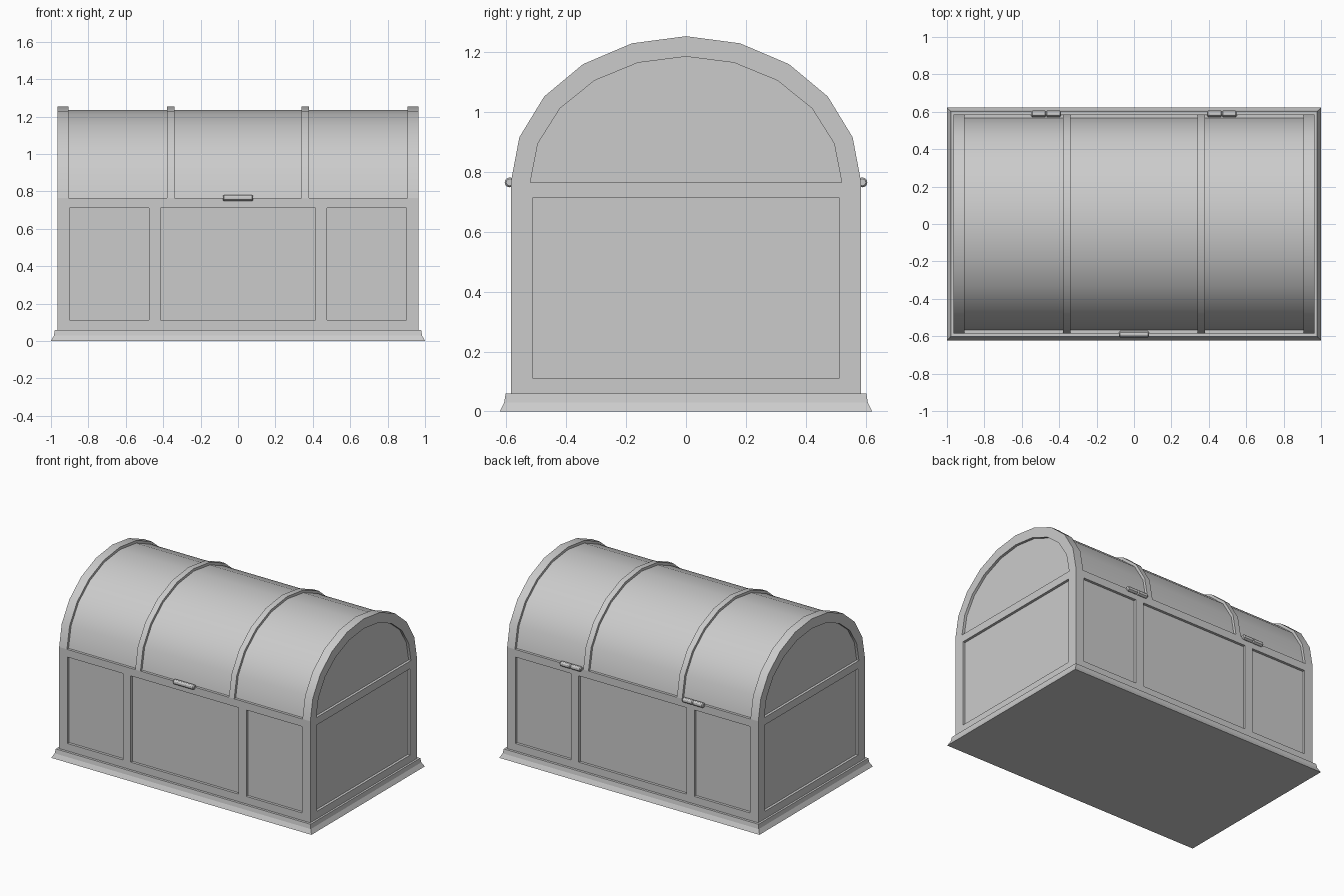
import bpy, bmesh, math
from mathutils import Vector

if "Cube" in bpy.data.objects:
    bpy.data.objects.remove(bpy.data.objects["Cube"])

HX, HY = 0.965, 0.585      # body half sizes
SEAM, TOP = 0.765, 1.253   # lid seam and crown heights
D = 0.018                  # panel recess depth


def finish(bm, name, smooth=False):
    bmesh.ops.recalc_face_normals(bm, faces=bm.faces[:])
    me = bpy.data.meshes.new(name)
    bm.to_mesh(me)
    bm.free()
    ob = bpy.data.objects.new(name, me)
    bpy.context.collection.objects.link(ob)
    if smooth:
        bpy.ops.object.select_all(action='DESELECT')
        ob.select_set(True)
        bpy.context.view_layer.objects.active = ob
        bpy.ops.object.shade_smooth_by_angle(angle=math.radians(30))
    return ob


def loft(rings, name, closed=True, smooth=False):
    """Bridge successive point rings and cap both ends."""
    bm = bmesh.new()
    rows = [[bm.verts.new(p) for p in r] for r in rings]
    n = len(rows[0])
    for a, b in zip(rows, rows[1:]):
        for i in range(n if closed else n - 1):
            j = (i + 1) % n
            bm.faces.new((a[i], a[j], b[j], b[i]))
    bm.faces.new(rows[0])
    bm.faces.new(rows[-1])
    return finish(bm, name, smooth)


# Flared plinth
def rect(z, x, y):
    return [(-x, -y, z), (x, -y, z), (x, y, z), (-x, y, z)]


loft([rect(0, 1.0, 0.622), rect(0.03, 0.984, 0.607), rect(0.06, 0.979, 0.602)], "plinth")

# Body box, sliced along panel borders, with the panel cells pushed inward
bm = bmesh.new()
bmesh.ops.create_cube(bm, size=1)
for v in bm.verts:
    v.co = Vector((v.co.x * 2 * HX, v.co.y * 2 * HY, SEAM / 2 + 0.015 + v.co.z * (SEAM - 0.03)))
cuts = [(0, c) for c in (-0.9, -0.475, -0.415, 0.415, 0.475, 0.9)]
cuts += [(1, -0.512), (1, 0.512), (2, 0.112), (2, 0.712)]
for axis, c in cuts:
    co, no = Vector((0, 0, 0)), Vector((0, 0, 0))
    co[axis], no[axis] = c, 1
    bmesh.ops.bisect_plane(bm, geom=bm.verts[:] + bm.edges[:] + bm.faces[:],
                           plane_co=co, plane_no=no)
bm.normal_update()


def is_panel(f):
    c = f.calc_center_median()
    if abs(f.normal.z) > 0.5 or not 0.112 < c.z < 0.712:
        return False
    if abs(f.normal.x) > 0.5:
        return abs(c.y) < 0.5
    return abs(c.x) < 0.415 or 0.475 < abs(c.x) < 0.9


panels = [f for f in bm.faces if is_panel(f)]
for f in bmesh.ops.extrude_discrete_faces(bm, faces=panels)["faces"]:
    f.normal_update()
    bmesh.ops.translate(bm, verts=f.verts[:], vec=f.normal * -D)
finish(bm, "body")


# Barrel lid: arched sections stepping between bands and recessed panels
def arch(x, a, b):
    return [(x, a * math.cos(math.pi * i / 10), SEAM + b * math.sin(math.pi * i / 10))
            for i in range(11)]


FULL = (HY, TOP - SEAM)
SUNK = (HY - D, TOP - SEAM - D)
END = (0.52, 0.42)
half = [(0.34, SUNK), (0.34, FULL), (0.38, FULL), (0.38, SUNK), (0.905, SUNK),
        (0.905, FULL), (HX, FULL), (HX, END), (HX - D, END)]
sections = [(-x, s) for x, s in reversed(half)] + half
loft([arch(x, *s) for x, s in sections], "lid", closed=False, smooth=True)


# Latch and hinge barrels with chamfered ends
def barrel(name, x, y, length):
    r, h = 0.0165, length / 2
    rings = [[(x + dx, y + q * math.cos(math.tau * i / 12), SEAM + q * math.sin(math.tau * i / 12))
              for i in range(12)]
             for dx, q in ((-h, r * 0.7), (-h + 0.006, r), (h - 0.006, r), (h, r * 0.7))]
    loft(rings, name, smooth=True)


barrel("front_latch", 0, -0.589, 0.16)
for side, x in (("left", -0.47), ("right", 0.47)):
    for k, dx in enumerate((-0.04, 0.04)):
        barrel(f"{side}_hinge_{k + 1}", x + dx, 0.589, 0.08)
